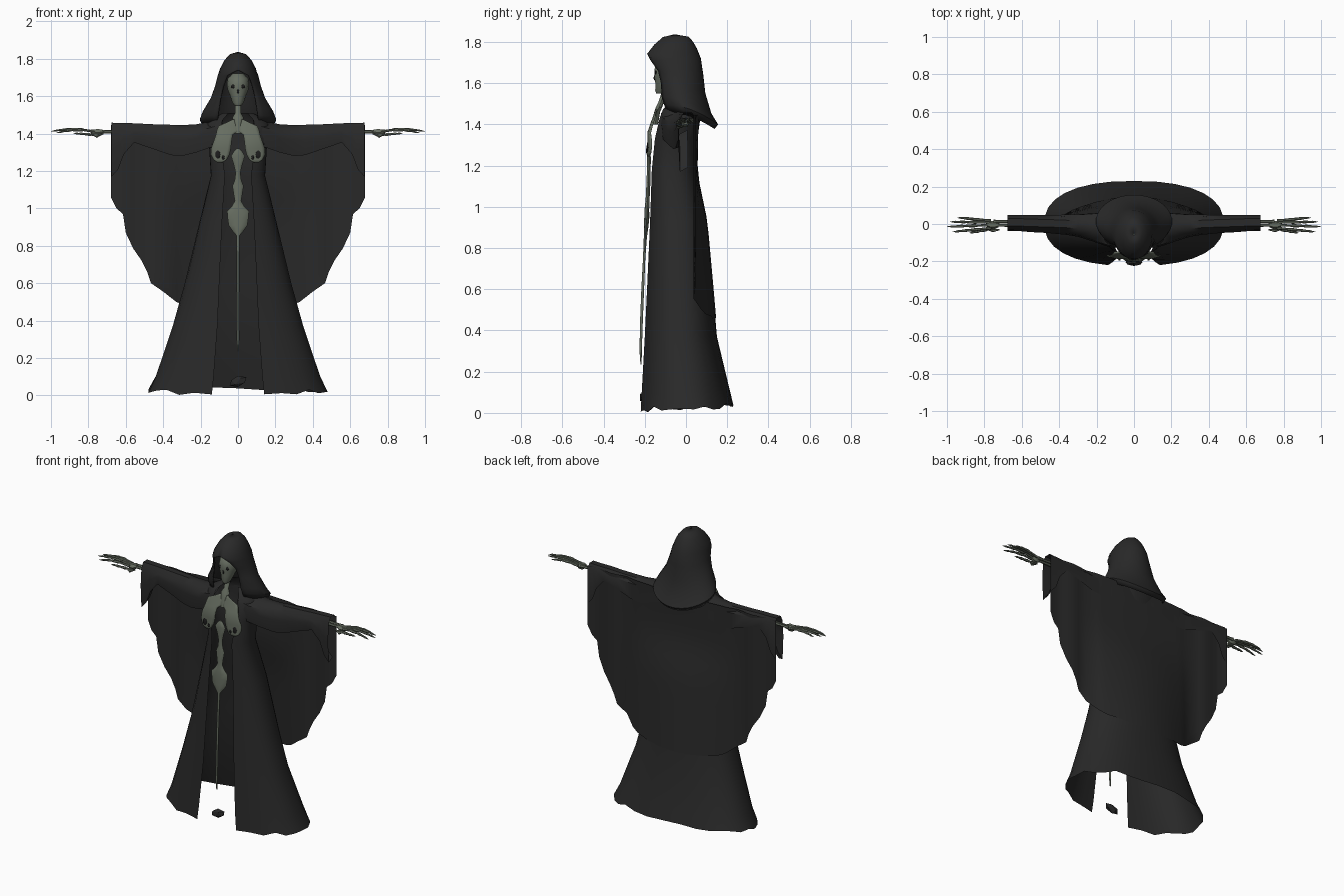
import bpy, bmesh, math, random
from mathutils import Vector

random.seed(4)


def material(name, col):
    m = bpy.data.materials.new(name)
    m.diffuse_color = (*col, 1)
    return m


CLOTH = material("black cloth", (0.022, 0.022, 0.022))
BONE = material("grey green bone", (0.135, 0.155, 0.12))
DARK = material("socket black", (0.012, 0.012, 0.012))


def finish(bm, name, mat, angle=40):
    bmesh.ops.remove_doubles(bm, verts=bm.verts, dist=0.0004)
    bmesh.ops.recalc_face_normals(bm, faces=bm.faces)
    me = bpy.data.meshes.new(name)
    bm.to_mesh(me)
    bm.free()
    me.materials.append(mat)
    ob = bpy.data.objects.new(name, me)
    bpy.context.collection.objects.link(ob)
    bpy.context.view_layer.objects.active = ob
    ob.select_set(True)
    bpy.ops.object.shade_smooth_by_angle(angle=math.radians(angle))
    ob.select_set(False)
    return ob


def skin(bm, rows, closed=False, caps=False):
    """Bridge rows of points with quads."""
    vs = [[bm.verts.new(p) for p in r] for r in rows]
    n = len(rows[0])
    for a, b in zip(vs, vs[1:]):
        for i in range(n if closed else n - 1):
            j = (i + 1) % n
            bm.faces.new((a[i], a[j], b[j], b[i]))
    if caps:
        bm.faces.new(vs[0])
        bm.faces.new(vs[-1])


def mirror(ob):
    m = ob.modifiers.new("mirror", "MIRROR")
    m.use_axis[0] = True
    return ob


def lerp(table, t):
    for (a, va), (b, vb) in zip(table, table[1:]):
        if t <= b:
            return va + (vb - va) * max(0, (t - a) / (b - a))
    return table[-1][1]


def arc(zf, zb, w, yf, yb, gap, n=28, power=0.85, rag=0):
    """Cloth ring open at the front, lower or higher at the back."""
    end = math.pi - math.asin(min(1, (gap / w) ** (1 / power)))
    pts = []
    for i in range(n + 1):
        th = end * (2 * i / n - 1)
        s, c = math.sin(th), math.cos(th)
        x = w * math.copysign(abs(s) ** power, s)
        k = math.copysign(abs(c) ** power, c)
        y = (yf + yb) / 2 + (yb - yf) / 2 * k
        t = (y - yf) / (yb - yf)
        pts.append((x, y, zf + (zb - zf) * t * t + random.uniform(0, rag)))
    return pts


# robe body, open down the front
bm = bmesh.new()
skin(bm, [arc(*r) for r in (
    (0.05, 0.06, 0.44, -0.195, 0.2, 0.15), )] and [
    arc(0.0, 0.025, 0.48, -0.225, 0.23, 0.14, rag=0.03),
    arc(0.10, 0.12, 0.44, -0.22, 0.21, 0.13),
    arc(0.37, 0.37, 0.35, -0.205, 0.15, 0.11),
    arc(0.60, 0.60, 0.285, -0.195, 0.13, 0.10),
    arc(0.93, 0.93, 0.205, -0.182, 0.10, 0.085),
    arc(1.18, 1.16, 0.145, -0.175, 0.05, 0.07),
    arc(1.33, 1.33, 0.155, -0.165, 0.055, 0.09),
    arc(1.43, 1.43, 0.18, -0.14, 0.07, 0.10),
    arc(1.475, 1.47, 0.15, -0.12, 0.06, 0.08),
    arc(1.51, 1.51, 0.08, -0.08, 0.04, 0.05)])
finish(bm, "robe_body", CLOTH)

# back drape spreading into ragged hanging wings
back = [(0.37, 0.15), (0.6, 0.13), (0.93, 0.10), (1.16, 0.052), (1.35, 0.055), (1.46, 0.06)]
edge = [(0, 0.46), (0.1, 0.46), (0.2, 0.47), (0.28, 0.48), (0.33, 0.50), (0.40, 0.555), (0.465, 0.60),
        (0.485, 0.66), (0.515, 0.72), (0.56, 0.785), (0.60, 0.87), (0.615, 0.97), (0.65, 1.0), (0.68, 1.06)]
bm = bmesh.new()
rows = []
for x, zb in edge:
    col = []
    for i in range(13):
        z = zb + (1.445 - zb) * i / 12
        y = 0.042 + (lerp(back, z) + 0.004 - 0.042) * max(0, 1 - (x / 0.4) ** 2)
        y += 0.006 * math.sin(x * 28) * (x > 0.3)
        col.append((x, y, z))
    rows.append(col)
skin(bm, rows)
mirror(finish(bm, "back_drape", CLOTH))

# sleeves: x, top z, front y, back y, front flap bottom z
bm = bmesh.new()
rows = []
for x, zt, yf, yb, zb in ((0.08, 1.49, -0.12, 0.06, 1.34), (0.15, 1.465, -0.11, 0.06, 1.325),
                          (0.22, 1.45, -0.085, 0.055, 1.30), (0.30, 1.445, -0.06, 0.05, 1.28),
                          (0.36, 1.447, -0.05, 0.05, 1.285), (0.46, 1.45, -0.04, 0.048, 1.32),
                          (0.555, 1.455, -0.035, 0.048, 1.352), (0.61, 1.456, -0.03, 0.048, 1.29),
                          (0.64, 1.457, -0.03, 0.048, 1.21), (0.675, 1.458, -0.03, 0.048, 1.17)):
    m = (yf + yb) / 2
    rows.append([(x, yb, zb + 0.03), (x, yb, zt - 0.03), (x, m + 0.02, zt), (x, m - 0.02, zt),
                 (x, yf, zt - 0.035), (x, yf - 0.008, (zt + zb) / 2), (x, yf, zb), (x, m, zb + 0.02)])
skin(bm, rows)
mirror(finish(bm, "sleeve", CLOTH))

# hood with a face opening and a cowl falling down the back
bm = bmesh.new()
skin(bm, [arc(*r, power=1) for r in (
    (1.465, 1.38, 0.185, -0.115, 0.135, 0.11),
    (1.50, 1.40, 0.20, -0.125, 0.152, 0.105),
    (1.535, 1.45, 0.185, -0.135, 0.12, 0.10),
    (1.60, 1.55, 0.142, -0.145, 0.09, 0.09),
    (1.66, 1.64, 0.118, -0.16, 0.08, 0.075),
    (1.71, 1.72, 0.104, -0.188, 0.068, 0.055),
    (1.74, 1.765, 0.092, -0.185, 0.05, 0.0001),
    (1.785, 1.80, 0.07, -0.15, 0.03, 0.0001),
    (1.82, 1.822, 0.042, -0.11, 0.01, 0.0001),
    (1.832, 1.832, 0.004, -0.06, -0.05, 0.0001))])
hood = finish(bm, "hood", CLOTH)
s = hood.modifiers.new("thickness", "SOLIDIFY")
s.thickness = 0.008
s.offset = 0

# torn scrap of hem in the opening
bm = bmesh.new()
bmesh.ops.create_icosphere(bm, subdivisions=1, radius=1)
for v in bm.verts:
    v.co = (v.co.x * 0.05, v.co.y * 0.02 - 0.205, v.co.z * 0.03 + 0.075 + v.co.x * 0.01)
finish(bm, "hem_scrap", CLOTH, 20)


def oval_loft(name, rings, mat, n=10):
    """Stack of ovals: z, half width, half depth, centre y."""
    bm = bmesh.new()
    skin(bm, [[(w * math.cos(2 * math.pi * i / n), y + d * math.sin(2 * math.pi * i / n), z)
               for i in range(n)] for z, w, d, y in rings], True, True)
    return finish(bm, name, mat)


# skull, neck
oval_loft("skull", [(1.55, 0.018, 0.02, -0.125), (1.565, 0.03, 0.03, -0.12), (1.60, 0.042, 0.045, -0.105),
                    (1.635, 0.056, 0.06, -0.095), (1.665, 0.06, 0.065, -0.09), (1.695, 0.055, 0.06, -0.085),
                    (1.72, 0.03, 0.035, -0.08)], BONE, 14)
oval_loft("neck_spine", [(1.40, 0.02, 0.015, -0.15), (1.46, 0.022, 0.015, -0.14), (1.485, 0.03, 0.016, -0.13),
                         (1.51, 0.016, 0.014, -0.12), (1.57, 0.018, 0.014, -0.10)], BONE)


def dark_spot(name, x, y, z, rx, rz, mirrored):
    bm = bmesh.new()
    bmesh.ops.create_icosphere(bm, subdivisions=2, radius=1)
    for v in bm.verts:
        v.co = (v.co.x * rx + x, v.co.y * 0.004 + y, v.co.z * rz + z)
    ob = finish(bm, name, DARK)
    if mirrored:
        mirror(ob)


dark_spot("eye_socket", 0.026, -0.147, 0.0 + 1.652, 0.012, 0.01, True)
dark_spot("nose_hole", 0, -0.153, 1.625, 0.006, 0.012, False)

# rib plates on the chest: z, inner x, outer x
bm = bmesh.new()
rows = []
for z, a, b in ((1.245, 0.085, 0.11), (1.26, 0.06, 0.132), (1.29, 0.045, 0.146), (1.32, 0.038, 0.144),
                (1.36, 0.034, 0.13), (1.395, 0.028, 0.118), (1.415, 0.0, 0.114), (1.44, 0.0, 0.105),
                (1.46, 0.0, 0.06), (1.475, 0.0, 0.03)):
    back_y = -0.188 + max(0, z - 1.36) * 0.35
    rows.append([(a + (b - a) * i / 6, back_y + 2.2 * (a + (b - a) * i / 6 - 0.06) ** 2, z) for i in range(7)])
skin(bm, rows)
ribs = mirror(finish(bm, "rib_plate", BONE))
ribs.modifiers.new("thickness", "SOLIDIFY").thickness = 0.008
dark_spot("rib_gap", 0.108, -0.187, 1.288, 0.014, 0.022, True)
dark_spot("rib_gap_low", 0.078, -0.191, 1.272, 0.007, 0.012, True)

# lower spine, pelvis and long tail bone
oval_loft("spine_and_tail", [
    (0.235, 0.003, 0.003, -0.218), (0.30, 0.007, 0.006, -0.22), (0.45, 0.006, 0.007, -0.216),
    (0.60, 0.007, 0.007, -0.21), (0.75, 0.007, 0.006, -0.203), (0.855, 0.009, 0.008, -0.197),
    (0.88, 0.03, 0.01, -0.195), (0.91, 0.05, 0.012, -0.193), (0.95, 0.056, 0.013, -0.19),
    (0.985, 0.058, 0.012, -0.19), (1.01, 0.034, 0.011, -0.188), (1.04, 0.017, 0.01, -0.186),
    (1.08, 0.024, 0.01, -0.184), (1.12, 0.03, 0.01, -0.182), (1.15, 0.018, 0.009, -0.182),
    (1.19, 0.013, 0.009, -0.18), (1.23, 0.022, 0.01, -0.18), (1.28, 0.037, 0.01, -0.182),
    (1.305, 0.022, 0.01, -0.18), (1.32, 0.006, 0.006, -0.18)], BONE)


# skeletal hands
def bone_chain(bm, pts, radii, n=6):
    skin(bm, [[(p[0], p[1] + r * math.cos(2 * math.pi * i / n), p[2] + r * math.sin(2 * math.pi * i / n))
               for i in range(n)] for p, r in zip(pts, radii)], True, True)


bm = bmesh.new()
bone_chain(bm, [(0.60, 0.015, 1.415), (0.72, 0.012, 1.412), (0.75, 0.012, 1.41)], [0.009, 0.008, 0.012])
bone_chain(bm, [(0.60, -0.008, 1.41), (0.72, -0.006, 1.408), (0.75, -0.008, 1.408)], [0.009, 0.008, 0.012])
bone_chain(bm, [(0.725, -0.005, 1.41), (0.745, -0.005, 1.405), (0.77, -0.005, 1.405), (0.785, -0.003, 1.41)],
           [0.012, 0.022, 0.02, 0.012])
steps = (0, 0.3, 0.38, 0.6, 0.66, 0.82, 0.87, 1)
radii = (0.008, 0.006, 0.009, 0.006, 0.008, 0.005, 0.006, 0.001)
for y0, y1, tip, dz in ((-0.022, -0.042, 0.97, -0.006), (-0.006, -0.014, 1.0, 0.002),
                        (0.008, 0.012, 0.985, 0.004), (0.018, 0.034, 0.945, 0.0)):
    bone_chain(bm, [(0.765 + (tip - 0.765) * t, y0 + (y1 - y0) * t, 1.41 + dz * t + 0.012 * math.sin(math.pi * t))
                    for t in steps], radii)
bone_chain(bm, [(0.74 + 0.14 * t, -0.022 - 0.026 * t, 1.39 + 0.012 * t) for t in steps], radii)
bone_chain(bm, [(0.72, -0.03, 1.40), (0.755, -0.035, 1.385), (0.78, -0.03, 1.395)], [0.004, 0.009, 0.004])
mirror(finish(bm, "hand_bones", BONE))
